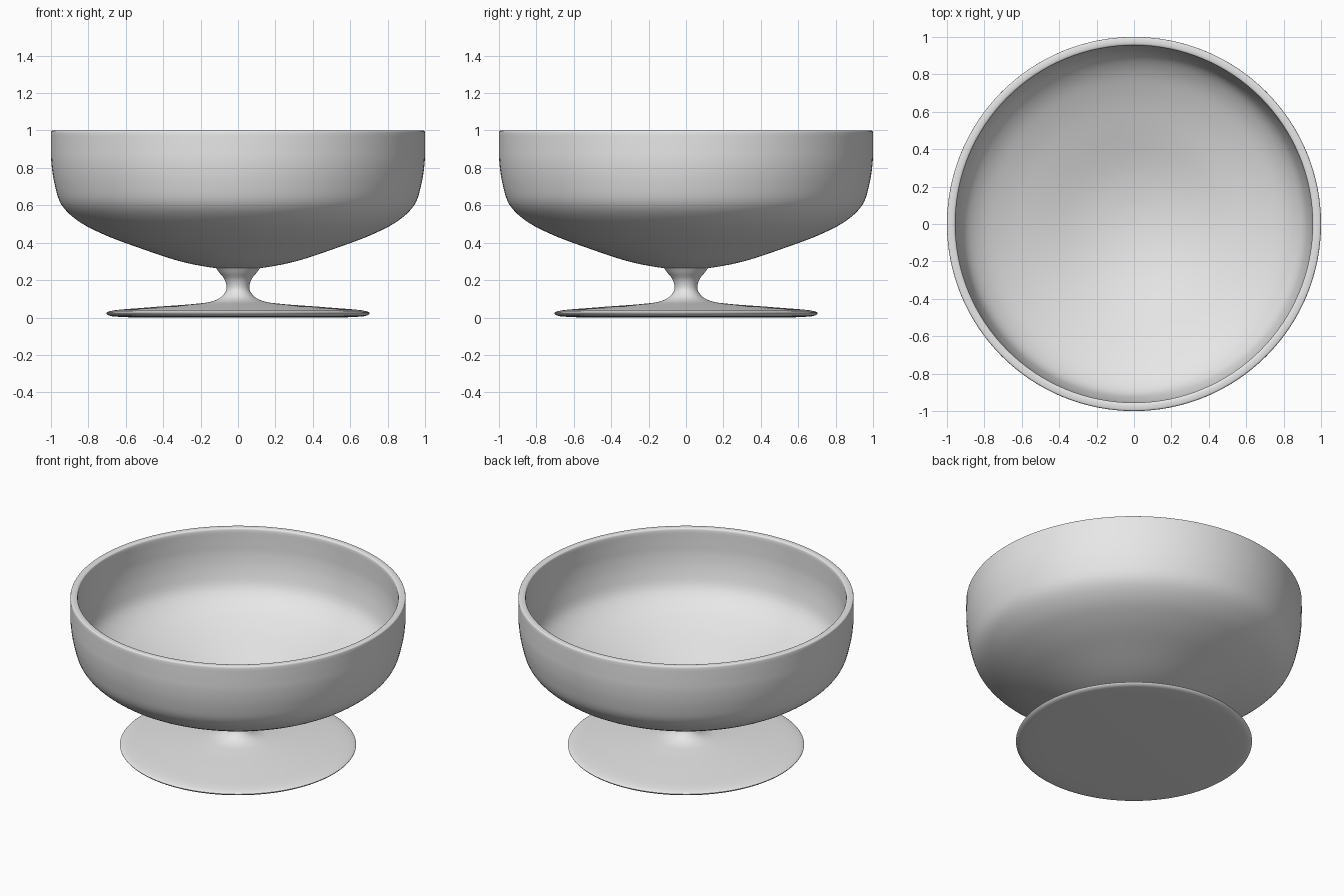
import bpy
import bmesh
import math
from mathutils import Vector

cube = bpy.data.objects.get("Cube")
if cube:
    bpy.data.objects.remove(cube, do_unlink=True)

SIDES = 128

grey = bpy.data.materials.new("plain grey")
grey.use_nodes = True
colour = (0.8, 0.8, 0.8, 1)
grey.diffuse_color = colour
grey.node_tree.nodes["Principled BSDF"].inputs["Base Color"].default_value = colour


def smooth_path(points, steps=5):
    """Centripetal curve through the (radius, height) points."""
    p = [Vector(q) for q in points]
    p = [2 * p[0] - p[1]] + p + [2 * p[-1] - p[-2]]
    path = []
    for a, b, c, d in zip(p, p[1:], p[2:], p[3:]):
        t1 = math.sqrt((b - a).length)
        t2 = t1 + math.sqrt((c - b).length)
        t3 = t2 + math.sqrt((d - c).length)
        for i in range(steps):
            t = t1 + (t2 - t1) * i / steps
            ab = a.lerp(b, t / t1)
            bc = b.lerp(c, (t - t1) / (t2 - t1))
            cd = c.lerp(d, (t - t2) / (t3 - t2))
            abc = ab.lerp(bc, t / t2)
            bcd = bc.lerp(cd, (t - t1) / (t3 - t1))
            path.append(abc.lerp(bcd, (t - t1) / (t2 - t1)))
    return path + [p[-2]]


def lathe(name, profile):
    """Turn a profile around the z axis into a closed solid."""
    bm = bmesh.new()
    verts = [bm.verts.new((max(r, 0), 0, z)) for r, z in profile]
    edges = [bm.edges.new(pair) for pair in zip(verts, verts[1:])]
    bmesh.ops.spin(bm, geom=verts + edges, axis=(0, 0, 1), cent=(0, 0, 0),
                   angle=math.tau, steps=SIDES, use_merge=True)
    bmesh.ops.remove_doubles(bm, verts=bm.verts, dist=0.0002)
    bmesh.ops.recalc_face_normals(bm, faces=bm.faces)
    mesh = bpy.data.meshes.new(name)
    bm.to_mesh(mesh)
    bm.free()
    mesh.materials.append(grey)
    obj = bpy.data.objects.new(name, mesh)
    bpy.context.collection.objects.link(obj)
    bpy.ops.object.select_all(action='DESELECT')
    obj.select_set(True)
    bpy.context.view_layer.objects.active = obj
    bpy.ops.object.shade_smooth_by_angle(angle=math.radians(35))
    return obj


# Disc foot flowing into a short waisted stem
underside = [(0, 0), (0.54, 0)]
foot = smooth_path([(0.54, 0), (0.64, 0.004), (0.69, 0.011), (0.704, 0.024),
                    (0.685, 0.034), (0.48, 0.054), (0.22, 0.074),
                    (0.14, 0.086), (0.09, 0.11), (0.062, 0.15),
                    (0.07, 0.20), (0.1, 0.24), (0.12, 0.268)])
lathe("foot_and_stem", underside + foot[1:] + [(0, 0.268)])

# Bowl: outer wall, rounded rim, inner wall
outer = smooth_path([(0, 0.252), (0.12, 0.264), (0.30, 0.298), (0.53, 0.373),
                     (0.72, 0.445), (0.86, 0.52), (0.945, 0.605),
                     (0.982, 0.72), (0.998, 0.83), (1.0, 0.90), (1.0, 0.988)])
rim = smooth_path([(1.0, 0.988), (0.997, 0.997), (0.988, 1.0),
                   (0.967, 1.0), (0.958, 0.996), (0.955, 0.988)], 3)
inner = smooth_path([(0.955, 0.988), (0.955, 0.90), (0.953, 0.83),
                     (0.938, 0.73), (0.905, 0.63), (0.83, 0.555),
                     (0.70, 0.485), (0.515, 0.413), (0.29, 0.338),
                     (0.12, 0.306), (0, 0.298)])
lathe("bowl", outer + rim[1:] + inner[1:])
